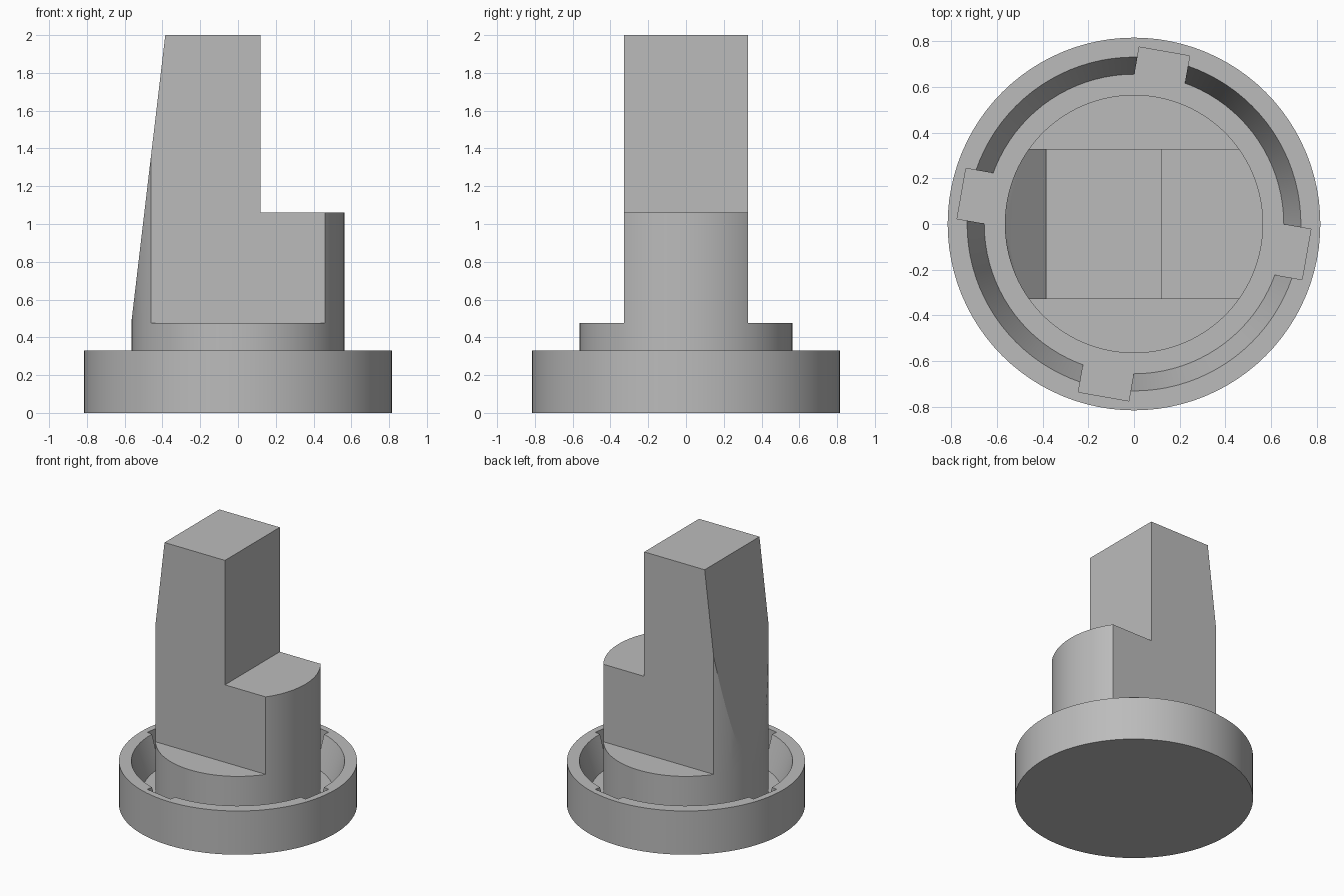
import bpy, bmesh, math
from mathutils import Matrix

cube = bpy.data.objects.get("Cube")
if cube:
    bpy.data.objects.remove(cube, do_unlink=True)

grey = bpy.data.materials.new("plain_grey")
grey.use_nodes = True
COLOUR = (0.5, 0.5, 0.5, 1)
grey.diffuse_color = COLOUR
grey.node_tree.nodes["Principled BSDF"].inputs["Base Color"].default_value = COLOUR

SEGMENTS = 96
FLOOR = 0.10
RIM = 0.33


def add_object(name, bm):
    bmesh.ops.recalc_face_normals(bm, faces=bm.faces)
    mesh = bpy.data.meshes.new(name)
    bm.to_mesh(mesh)
    bm.free()
    mesh.materials.append(grey)
    obj = bpy.data.objects.new(name, mesh)
    bpy.context.collection.objects.link(obj)
    return obj


def cylinder(name, r_low, r_high, z_low, z_high):
    bm = bmesh.new()
    bmesh.ops.create_cone(bm, cap_ends=True, segments=SEGMENTS, radius1=r_low,
                          radius2=r_high, depth=z_high - z_low,
                          matrix=Matrix.Translation((0, 0, (z_low + z_high) / 2)))
    return add_object(name, bm)


def extrude_xz(name, profile, half_width):
    """Prism with an x-z outline, centred on y = 0."""
    bm = bmesh.new()
    face = bm.faces.new([bm.verts.new((x, -half_width, z)) for x, z in profile])
    out = bmesh.ops.extrude_face_region(bm, geom=[face])["geom"]
    verts = [v for v in out if isinstance(v, bmesh.types.BMVert)]
    bmesh.ops.translate(bm, verts=verts, vec=(0, 2 * half_width, 0))
    return add_object(name, bm)


def boolean(target, tool, operation):
    """Apply a boolean and drop the tool."""
    mod = target.modifiers.new(operation, "BOOLEAN")
    mod.object, mod.operation, mod.solver = tool, operation, "EXACT"
    bpy.context.view_layer.objects.active = target
    bpy.ops.object.modifier_apply(modifier=mod.name)
    bpy.data.objects.remove(tool, do_unlink=True)


# Base cup: disc with a tapered recess
base = cylinder("base_cup", 0.815, 0.815, 0, RIM)
slope = (0.73 - 0.655) / (RIM - FLOOR)
over = 0.1
boolean(base, cylinder("recess_cutter", 0.655, 0.73 + slope * over,
                       FLOOR, RIM + over), "DIFFERENCE")

# Four locking notches in the recess wall
for i in range(4):
    bm = bmesh.new()
    turn = Matrix.Rotation(math.radians(80 + 90 * i), 4, "Z")
    place = Matrix.Translation((0.683, 0, (FLOOR + RIM + over) / 2))
    size = Matrix.Diagonal((0.166, 0.224, RIM + over - FLOOR, 1))
    bmesh.ops.create_cube(bm, size=1, matrix=turn @ place @ size)
    boolean(base, add_object("notch_cutter", bm), "DIFFERENCE")

# Round plug with a stepped, tapered key above it
plug = cylinder("plug", 0.565, 0.565, FLOOR, 0.475)
key = cylinder("stepped_key", 0.565, 0.565, 0.475, 2.1)
outline = [(-0.565, 0.475), (0.6, 0.475), (0.6, 1.06), (0.12, 1.06),
           (0.12, 2), (-0.385, 2)]
boolean(key, extrude_xz("key_outline", outline, 0.327), "INTERSECT")

# Smooth round walls, crisp edges
for obj in (base, plug, key):
    bpy.ops.object.select_all(action="DESELECT")
    obj.select_set(True)
    bpy.context.view_layer.objects.active = obj
    bpy.ops.object.shade_smooth_by_angle(angle=math.radians(20))
